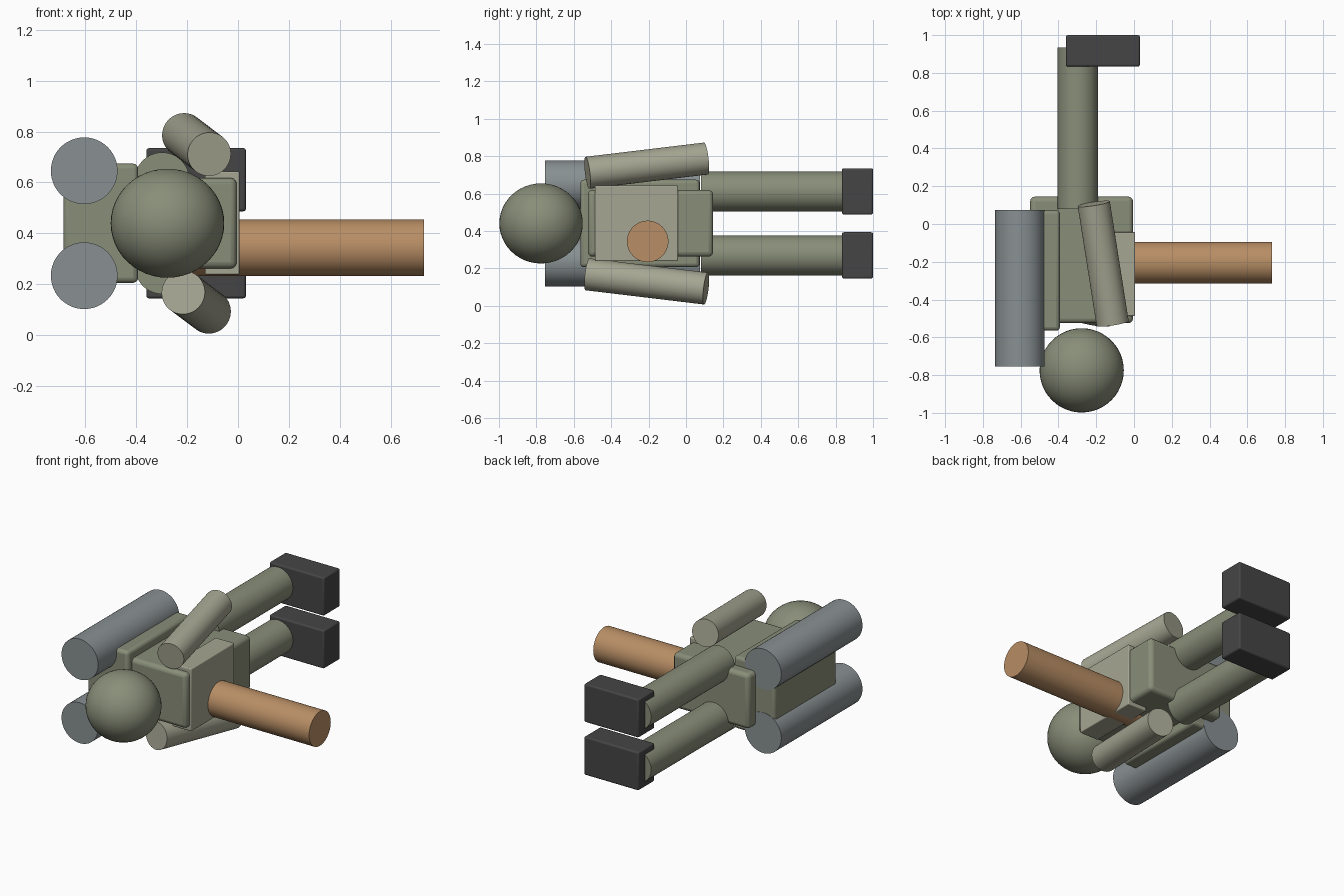
import bpy, math
from mathutils import Vector

if "Cube" in bpy.data.objects:
    bpy.data.objects.remove(bpy.data.objects["Cube"])

MID = 0.44  # height of the body's symmetry plane


def material(name, rgb):
    m = bpy.data.materials.new(name)
    m.diffuse_color = (*rgb, 1)
    m.use_nodes = True
    m.node_tree.nodes["Principled BSDF"].inputs["Base Color"].default_value = m.diffuse_color
    return m


olive = material("olive", (0.25, 0.27, 0.19))
pale = material("pale_olive", (0.38, 0.38, 0.29))
steel = material("steel", (0.25, 0.28, 0.29))
dark = material("dark_grey", (0.06, 0.06, 0.06))
tan = material("tan", (0.48, 0.27, 0.13))


def finish(name, mat):
    ob = bpy.context.object
    ob.name = name
    ob.data.materials.append(mat)
    return ob


def box(name, lo, hi, mat, bevel):
    lo, hi = Vector(lo), Vector(hi)
    bpy.ops.mesh.primitive_cube_add(size=1, location=(lo + hi) / 2)
    ob = finish(name, mat)
    ob.scale = hi - lo
    bpy.ops.object.transform_apply(location=False, rotation=False, scale=True)
    mod = ob.modifiers.new("bevel", "BEVEL")
    mod.width = bevel
    mod.segments = 3
    bpy.ops.object.shade_smooth_by_angle(angle=math.radians(35))
    return ob


def rod(name, a, b, radius, mat):
    a, b = Vector(a), Vector(b)
    d = b - a
    bpy.ops.mesh.primitive_cylinder_add(
        vertices=48, radius=radius, depth=d.length, location=(a + b) / 2,
        rotation=d.to_track_quat('Z', 'Y').to_euler())
    ob = finish(name, mat)
    bpy.ops.object.shade_smooth_by_angle(angle=math.radians(35))
    return ob


# Head
bpy.ops.mesh.primitive_uv_sphere_add(segments=48, ring_count=24, radius=1,
                                     location=(-0.277, -0.775, MID))
head = finish("head", olive)
head.scale = (0.223, 0.223, 0.214)
bpy.ops.object.shade_smooth()

# Body, chest plate and backpack
box("torso", (-0.55, -0.525, 0.262), (-0.005, 0.145, 0.618), olive, 0.025)
box("chest_plate", (-0.13, -0.487, 0.238), (0.006, -0.043, 0.643), pale, 0.006)
box("backpack", (-0.686, -0.565, 0.206), (-0.392, 0.073, 0.674), olive, 0.02)

# Paired parts on both sides of the symmetry plane
for side, s in (("left", 1), ("right", -1)):
    rod(side + "_tank", (-0.604, -0.755, MID + s * 0.206),
        (-0.604, 0.075, MID + s * 0.206), 0.131, steel)
    z = MID + s * 0.171
    rod(side + "_leg", (-0.298, 0.08, z), (-0.298, 0.935, z), 0.107, olive)
    box(side + "_boot", (-0.36, 0.834, z - 0.124), (0.031, 1.0, z + 0.124), dark, 0.01)

# Arms swing in opposite directions
rod("left_arm", (-0.113, -0.527, 0.711), (-0.213, 0.107, 0.787), 0.086, pale)
rod("right_arm", (-0.215, -0.527, 0.168), (-0.113, 0.107, 0.092), 0.086, pale)

# Barrel projecting from the chest
rod("barrel", (-0.2, -0.205, 0.344), (0.73, -0.205, 0.344), 0.111, tan)
